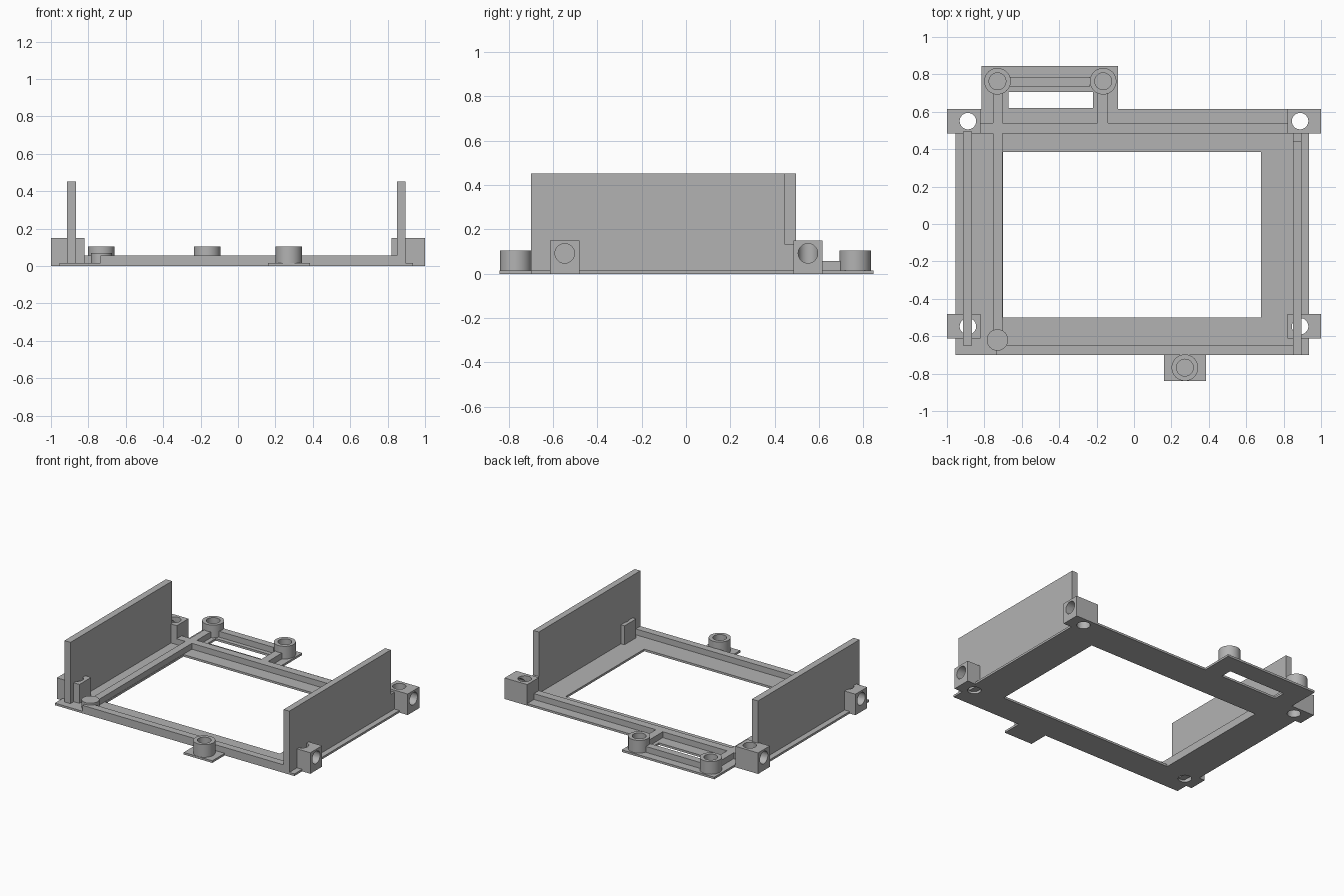
import bpy, bmesh
from math import radians, pi
from mathutils import Matrix

cube = bpy.data.objects.get("Cube")
if cube:
    bpy.data.objects.remove(cube, do_unlink=True)

grey = bpy.data.materials.new("plain grey")
grey.use_nodes = True
grey.diffuse_color = (0.45, 0.45, 0.45, 1)
grey.node_tree.nodes["Principled BSDF"].inputs["Base Color"].default_value = (0.45, 0.45, 0.45, 1)

PLATE, RIB, BLOCK, BOSS = 0.015, 0.057, 0.15, 0.105


def finish(name, bm):
    bmesh.ops.recalc_face_normals(bm, faces=bm.faces)
    mesh = bpy.data.meshes.new(name)
    bm.to_mesh(mesh)
    bm.free()
    mesh.materials.append(grey)
    ob = bpy.data.objects.new(name, mesh)
    bpy.context.collection.objects.link(ob)
    return ob


def box(name, x0, x1, y0, y1, z0, z1):
    bm = bmesh.new()
    bmesh.ops.create_cube(bm, size=1)
    for v in bm.verts:
        v.co = ((x0, x1)[v.co.x > 0], (y0, y1)[v.co.y > 0], (z0, z1)[v.co.z > 0])
    return finish(name, bm)


def cylinder(name, centre, r, length, along_x=False):
    bm = bmesh.new()
    turn = Matrix.Rotation(pi / 2, 4, 'Y') if along_x else Matrix()
    bmesh.ops.create_cone(bm, cap_ends=True, segments=48, radius1=r, radius2=r,
                          depth=length, matrix=Matrix.Translation(centre) @ turn)
    return finish(name, bm)


def smooth(ob):
    bpy.ops.object.select_all(action='DESELECT')
    ob.select_set(True)
    bpy.context.view_layer.objects.active = ob
    bpy.ops.object.shade_smooth_by_angle(angle=radians(30))


def cut(ob, cutters):
    for c in cutters:
        mod = ob.modifiers.new("cut", 'BOOLEAN')
        mod.operation, mod.solver, mod.object = 'DIFFERENCE', 'EXACT', c
        bpy.context.view_layer.objects.active = ob
        bpy.ops.object.modifier_apply(modifier=mod.name)
        bpy.data.objects.remove(c, do_unlink=True)
    smooth(ob)


# Base plate outline with a rear lug and a front tab
outline = [(-0.955, -0.70), (0.16, -0.70), (0.16, -0.84), (0.385, -0.84), (0.385, -0.70),
           (0.935, -0.70), (0.935, 0.615), (-0.085, 0.615), (-0.085, 0.845),
           (-0.815, 0.845), (-0.815, 0.615), (-0.955, 0.615)]
bm = bmesh.new()
face = bm.faces.new([bm.verts.new((x, y, 0)) for x, y in outline])
top = bmesh.ops.extrude_face_region(bm, geom=[face])["geom"]
bmesh.ops.translate(bm, vec=(0, 0, PLATE), verts=[v for v in top if isinstance(v, bmesh.types.BMVert)])
plate = finish("base_plate", bm)

corners = [(sx, y) for sx in (-1, 1) for y in (-0.547, 0.55)]
cutters = [box("window_cutter", -0.70, 0.68, -0.50, 0.385, -1, 1),
           box("slot_cutter", -0.67, -0.22, 0.62, 0.705, -1, 1)]
cutters += [cylinder("hole_cutter", (sx * 0.888, y, 0), 0.044, 1) for sx, y in corners]
cut(plate, cutters)

# Corner blocks with an upright hole meeting a side hole
for sx, y in corners:
    side = "left" if sx > 0 else "right"
    end = "back" if y > 0 else "front"
    x0, x1 = sorted((sx, sx * 0.822))
    block = box(f"{end}_{side}_corner_block", x0, x1, y - 0.066, y + 0.066, 0, BLOCK)
    cut(block, [cylinder("upright_cutter", (sx * 0.888, y, 0), 0.044, 1),
                cylinder("side_cutter", (sx * 0.99, y, 0.092), 0.044, 0.2, True)])

# Upright side walls
box("right_wall", -0.915, -0.867, -0.65, 0.495, PLATE, 0.452)
box("left_wall", 0.85, 0.895, -0.70, 0.445, PLATE, 0.452)
box("left_wall_foot", 0.85, 0.895, 0.445, 0.486, PLATE, 0.135)

# Stiffening ribs
box("back_rib", -0.825, 0.825, 0.483, 0.54, PLATE, RIB)
box("front_rib", -0.735, 0.852, -0.70, -0.648, PLATE, RIB)
box("right_rib", -0.755, -0.702, -0.62, 0.70, PLATE, RIB)
box("lug_side_rib", -0.195, -0.14, 0.54, 0.70, PLATE, RIB)
box("lug_back_rib", -0.665, -0.235, 0.735, 0.787, PLATE, RIB)

# Rib junction post
smooth(cylinder("junction_post", (-0.73, -0.62, (PLATE + 0.07) / 2), 0.057, 0.07 - PLATE))

# Hollow screw bosses
for name, x, y in (("back_right_boss", -0.73, 0.763), ("back_middle_boss", -0.165, 0.763),
                   ("front_boss", 0.272, -0.768)):
    boss = cylinder(name, (x, y, (PLATE + BOSS) / 2), 0.071, BOSS - PLATE)
    cut(boss, [cylinder("bore_cutter", (x, y, 0), 0.045, 1)])
